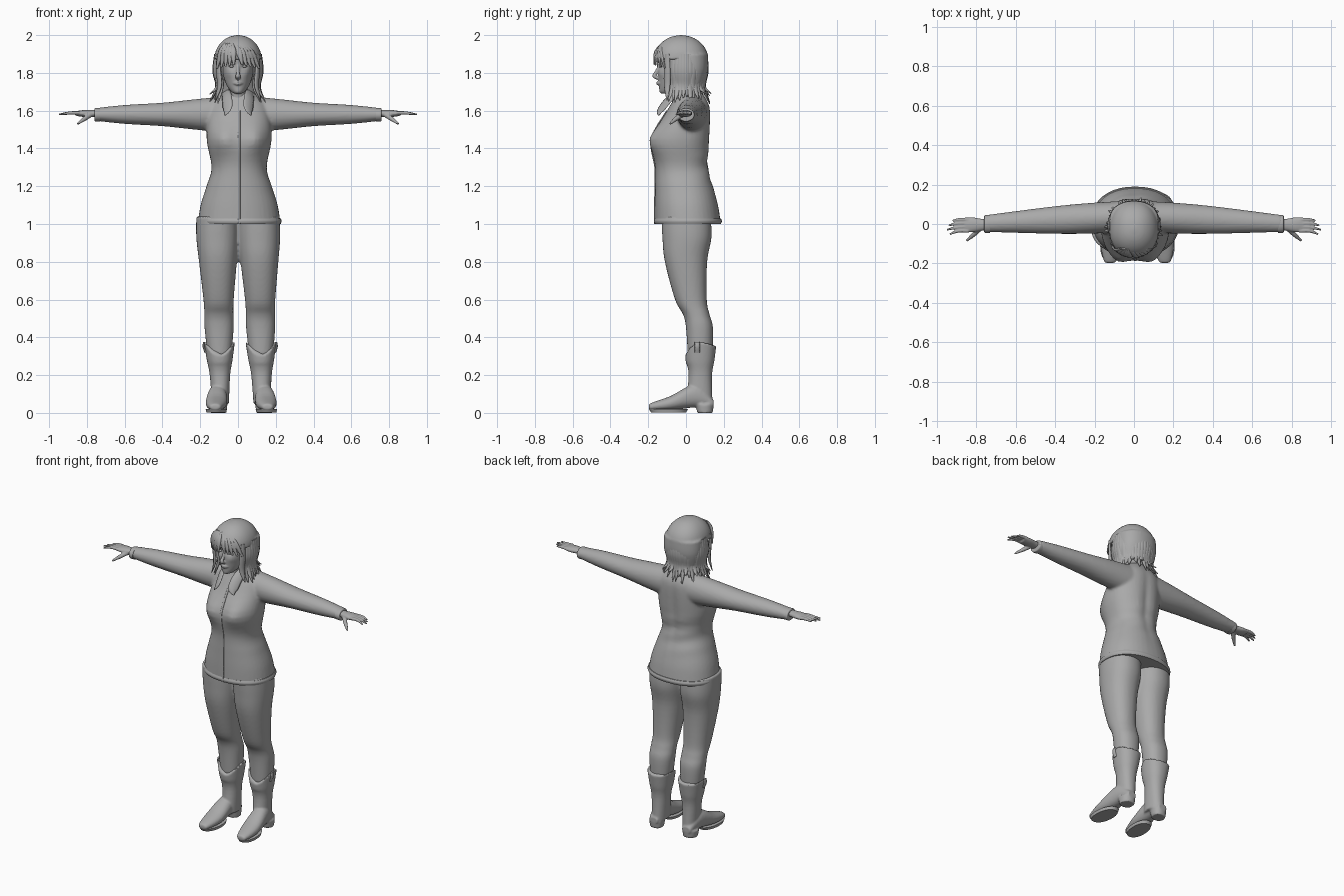
import bpy, bmesh, math, random
from mathutils import Vector

random.seed(4)
if "Cube" in bpy.data.objects:
    bpy.data.objects.remove(bpy.data.objects["Cube"], do_unlink=True)

grey = bpy.data.materials.new("plain grey")
grey.use_nodes = True
grey.diffuse_color = (.4, .4, .4, 1)
grey.node_tree.nodes["Principled BSDF"].inputs["Base Color"].default_value = grey.diffuse_color

SIDES = {"right": -1, "left": 1}
FORWARD = Vector((0, -1, 0))
UP = Vector((0, 0, 1))


def spline(rows, steps):
    """Smooth Catmull-Rom rows through the given rows."""
    result = []
    for i in range(len(rows) - 1):
        before, after = rows[max(i - 1, 0)], rows[min(i + 2, len(rows) - 1)]
        for step in range(steps):
            u = step / steps
            result.append([b + u * ((c - a) / 2 + u * ((a - 2.5 * b + 2 * c - d / 2)
                           + u * (1.5 * (b - c) + (d - a) / 2)))
                           for a, b, c, d in zip(before, rows[i], rows[i + 1], after)])
    return result + [list(rows[-1])]


def skin(bm, loops):
    """Bridge closed loops of points and cap both ends."""
    rings = [[bm.verts.new(point) for point in loop] for loop in loops]
    count = len(rings[0])
    for low, high in zip(rings, rings[1:]):
        for k in range(count):
            following = (k + 1) % count
            bm.faces.new((low[k], low[following], high[following], high[k]))
    bm.faces.new(rings[0])
    bm.faces.new(rings[-1])


def rounded(angle, power):
    """Point on a unit superellipse."""
    c, s = math.cos(angle), math.sin(angle)
    return (math.copysign(abs(c) ** (2 / power), c), math.copysign(abs(s) ** (2 / power), s))


def loft(bm, rows, shape=Vector, power=2.2, lying=False, sides=40):
    """Skin rings of (position, half width, low, high), stacked upward or lying along y."""
    loops = []
    for position, half, low, high in spline(rows, 5):
        loop = []
        for k in range(sides):
            c, s = rounded(math.tau * k / sides, power)
            across = (low + high) / 2 + s * (high - low) / 2
            point = (c * half, position, across) if lying else (c * half, across, position)
            loop.append(shape(Vector(point)))
        loops.append(loop)
    skin(bm, loops)


def strand(bm, points, sizes, out=UP, sides=8):
    """Tapered tube; sizes are (width, thickness), out is the thin direction."""
    path = spline([(*point, *size) for point, size in zip(points, sizes)], 4)
    loops = []
    for i, (x, y, z, width, thickness) in enumerate(path):
        start, end = path[max(i - 1, 0)], path[min(i + 1, len(path) - 1)]
        along = (Vector(end[:3]) - Vector(start[:3])).normalized()
        side = along.cross(Vector(out)).normalized()
        thin = side.cross(along)
        angles = [math.tau * k / sides for k in range(sides)]
        loops.append([Vector((x, y, z)) + side * width * math.cos(angle)
                      + thin * thickness * math.sin(angle) for angle in angles])
    skin(bm, loops)


def finish(name, bm, voxel=None):
    """Make the object; a voxel size blends overlapping volumes into one skin."""
    bmesh.ops.recalc_face_normals(bm, faces=bm.faces[:])
    mesh = bpy.data.meshes.new(name)
    bm.to_mesh(mesh)
    bm.free()
    mesh.materials.append(grey)
    for polygon in mesh.polygons:
        polygon.use_smooth = len(polygon.vertices) == 4
    part = bpy.data.objects.new(name, mesh)
    bpy.context.collection.objects.link(part)
    if voxel:
        blend = part.modifiers.new("blend", "REMESH")
        blend.mode, blend.voxel_size, blend.use_smooth_shade = "VOXEL", voxel, True
        soften = part.modifiers.new("soften", "SMOOTH")
        soften.iterations = 3


def bump(v, x, z, width, height):
    return math.exp(-((v.x - x) / width) ** 2 - ((v.z - z) / height) ** 2)


# Jacket: torso and both sleeves blended into one skin
def torso_shape(v):
    if v.y < 0:
        v.y -= .03 * sum(bump(v, side * .09, 1.45, .06, .07) for side in SIDES.values())
    else:
        v.y -= .012 * bump(v, 0, 1.42, .03, .2)
        v.y += .004 * math.sin(60 * v.z + 14 * v.x) * bump(v, 0, 1.3, .2, .1)
    v.x += .006
    return v


torso = [(1, .22, -.165, .185), (1.1, .204, -.165, .17), (1.2, .173, -.163, .145),
         (1.3, .146, -.163, .12), (1.45, .172, -.177, .128), (1.6, .16, -.1, .13),
         (1.66, .12, -.065, .11), (1.7, .066, -.05, .08)]
jacket = bmesh.new()
loft(jacket, torso, torso_shape)
for side in SIDES.values():
    strand(jacket, [(side * x, .05 * (.8 - x), 1.58) for x in (.06, .25, .4, .6, .75)],
           [(.08, .098), (.077, .078), (.07, .062), (.055, .05), (.043, .034)], sides=32)
finish("jacket", jacket, .009)

# Zip strip and hem band
zip_strip = bmesh.new()
zip_path = [torso_shape(Vector((0, front, z))) for z, half, front, back in torso[:-2]]
strand(zip_strip, zip_path, [(.007, .004)] * len(zip_path), FORWARD)
finish("zip", zip_strip)
hem = bmesh.new()
z, half, front, back = torso[0]
loft(hem, [(z + rise, half + grow, front - grow, back + grow)
           for rise, grow in ((0, 0), (.015, .005), (.03, 0))], torso_shape)
finish("hem_band", hem)

for name, side in SIDES.items():
    # Cuff and collar flap
    cuff = bmesh.new()
    strand(cuff, [(side * x, 0, 1.578) for x in (.73, .755, .76)],
           [(.045, .036), (.045, .036), (.04, .03)], sides=24)
    finish(name + "_cuff", cuff)
    collar = bmesh.new()
    strand(collar, [(side * .07, .02, 1.7), (side * .06, -.07, 1.675), (side * .055, -.13, 1.61),
                    (side * .07, -.145, 1.575)],
           [(.025, .008), (.03, .008), (.03, .007), (.004, .003)], (side, -1, 1))
    finish(name + "_collar", collar)

    # Hand: palm, four fingers and thumb
    hand = bmesh.new()
    strand(hand, [(side * x, -.004, 1.585) for x in (.72, .77, .82, .86)],
           [(.028, .02), (.03, .019), (.038, .018), (.036, .012)], sides=20)
    for finger, tip in enumerate((.92, .94, .95, .935)):
        y = .022 - .019 * finger
        strand(hand, [(side * .84, y, 1.588), (side * .89, y, 1.588), (side * tip, y * 1.2 - .01, 1.58)],
               [(.01, .01), (.009, .009), (.005, .005)])
    strand(hand, [(side * .78, -.02, 1.58), (side * .815, -.055, 1.555), (side * .85, -.085, 1.53)],
           [(.015, .015), (.012, .012), (.006, .006)])
    finish(name + "_hand", hand, .004)


# Legs stand slightly to the left below the hips
def leg_place(side):
    return lambda v: Vector((v.x + side * .11 + .018 * (1 - v.z), v.y, v.z))


trousers = bmesh.new()
for side in SIDES.values():
    loft(trousers, [(1.04, .11, -.13, .13), (.93, .112, -.125, .135), (.8, .1, -.112, .112),
                    (.6, .08, -.058, .11), (.52, .077, -.015, .125), (.45, .077, 0, .143),
                    (.3, .063, .01, .14)], leg_place(side))
finish("trousers", trousers, .009)

# Boots: shaft with a dipped front, foot, heel, sole and pull tab
for name, side in SIDES.items():
    place = leg_place(side)

    def shaft_shape(v):
        dip = max(0, (.06 - v.y) / .06) ** 2
        v.z -= max(0, v.z - .25) * (dip / 2 + max(0, v.y - .1) * 3)
        return place(v)

    def foot_shape(v):
        return place(v + Vector((side * (.017 - .06 * v.y), 0, 0)))

    boot = bmesh.new()
    loft(boot, [(.05, .045, 0, .14), (.2, .054, .014, .138), (.28, .068, 0, .15),
                (.375, .082, -.005, .16)], shaft_shape)
    loft(boot, [(-.197, .01, .02, .04), (-.185, .033, .014, .052), (-.08, .056, .014, .09),
                (.05, .047, .03, .15), (.145, .03, .03, .07)], foot_shape, lying=True)
    loft(boot, [(0, .042, .06, .142), (.045, .047, .05, .147)], foot_shape)
    finish(name + "_boot", boot, .006)
    sole = bmesh.new()
    loft(sole, [(.002, .052, -.185, 0), (.02, .056, -.196, .01)], foot_shape)
    finish(name + "_sole", sole)
    tab = bmesh.new()
    strand(tab, [place(Vector((side * x, .06, z))) for x, z in ((.08, .375), (.083, .35), (.073, .32))],
           [(.014, .006)] * 3, (side, 0, 0))
    finish(name + "_pull_tab", tab)


# Head with eye sockets, cheeks, nose, lips and neck
def face_shape(v):
    if v.y < -.05:
        for side in SIDES.values():
            v.y += .012 * bump(v, side * .034, 1.836, .02, .014)
            v.y -= .006 * bump(v, side * .048, 1.795, .02, .02)
    return v


head = bmesh.new()
loft(head, [(1.69, .018, -.13, -.07), (1.7, .034, -.14, -.04), (1.73, .058, -.143, .02),
            (1.78, .076, -.148, .07), (1.84, .084, -.147, .09), (1.9, .084, -.145, .095),
            (1.96, .05, -.09, .05)], face_shape, power=2)
strand(head, [(0, 0, 1.6), (0, 0, 1.66), (0, -.01, 1.76)], [(.065, .065), (.053, .06), (.05, .065)],
       FORWARD, 24)
strand(head, [(0, -.138, 1.845), (0, -.157, 1.805), (0, -.168, 1.783), (0, -.145, 1.77)],
       [(.008, .008), (.009, .009), (.014, .011), (.012, .008)], FORWARD)
for lip in (1.751, 1.74):
    strand(head, [(-.026, -.136, 1.745), (0, -.149, lip), (.026, -.136, 1.745)],
           [(.003, .003), (.006, .008), (.003, .003)], FORWARD)
finish("head", head, .004)
for name, side in SIDES.items():
    eye = bmesh.new()
    for z, reach, y, size in ((1.835, .016, -.135, .007), (1.858, .02, -.144, .004)):
        strand(eye, [(side * .034 + reach * end, y + .007 * abs(end), z) for end in (-1, 0, 1)],
               [(size / 4, size / 4), (size, size), (size / 4, size / 4)], FORWARD)
    finish(name + "_eye_and_brow", eye)

# Hair: domed crown and back volume
crown = bmesh.new()
dome = [(math.sin(angle), math.cos(angle)) for angle in (0, .3, .6, .9, 1.2, 1.5)]
loft(crown, [(1.87 + .13 * rise, .126 * size, -.026 - .144 * size, -.026 + .144 * size)
             for rise, size in dome])
loft(crown, [(1.9, .124, -.09, .116), (1.82, .125, -.075, .117), (1.74, .106, -.035, .095),
             (1.67, .085, -.01, .07)])
finish("hair_crown", crown, .007)

# Hanging locks around the back, face locks and swept fringe
LOCK = [(.015, .006), (.02, .009), (.019, .009), (.003, .002)]
locks = bmesh.new()
for k in range(30):
    angle = math.radians(128) * (k / 14.5 - 1)
    out = Vector((math.sin(angle), math.cos(angle), 0))
    tip = .13 * random.uniform(1, 1.2)
    heights = (1.9, 1.81, 1.73, random.uniform(1.63, 1.7))
    strand(locks, [(out.x * r, out.y * r * .94 - .008, z) for r, z in zip((.12, .127, .112, tip), heights)],
           LOCK, out)
for side in SIDES.values():
    strand(locks, [(side * x, -.1, z) for x, z in ((.105, 1.9), (.103, 1.81), (.098, 1.73), (.12, 1.655))],
           LOCK, (side, -.6, 0))
    for k in range(1, 6):
        x, curl = side * k / 50, (k / 5) ** 2
        strand(locks, [(x * .4 - .025, -.125, 1.957), (x * .8 - .01, -.163 + .03 * curl, 1.91),
                       (x * 1.12, -.172 + .06 * curl, 1.85 - k / 200)],
               [(.008, .004), (.017, .007), (.006, .003)], (x * 5, -1, 0))
finish("hair_locks", locks)
